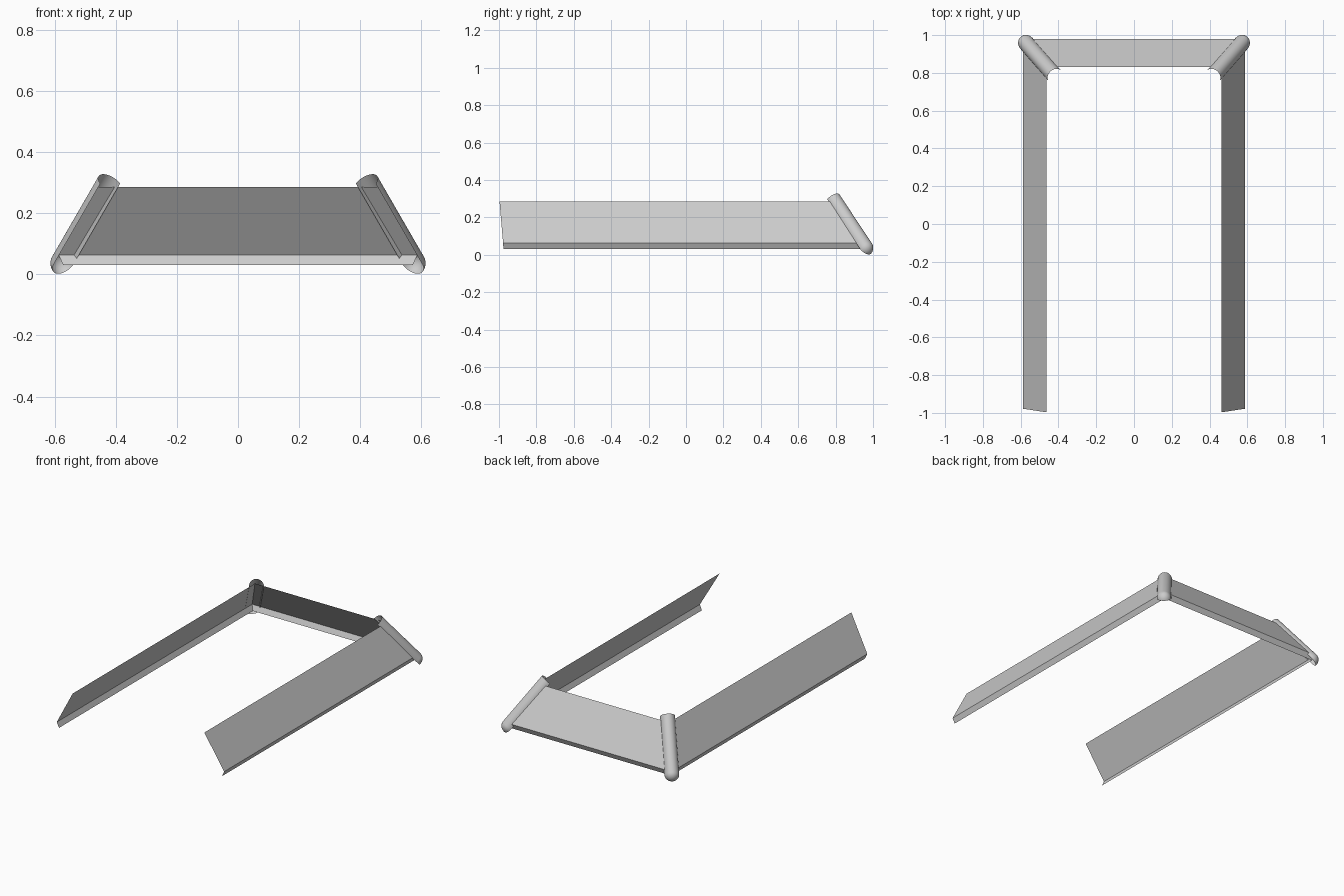
import bpy, bmesh, math
from mathutils import Vector

if "Cube" in bpy.data.objects:
    bpy.data.objects.remove(bpy.data.objects["Cube"])

grey = bpy.data.materials.new("light_grey")
grey.diffuse_color = (0.6, 0.6, 0.6, 1)
grey.use_nodes = True
grey.node_tree.nodes["Principled BSDF"].inputs["Base Color"].default_value = grey.diffuse_color


def add_object(name, bm):
    mesh = bpy.data.meshes.new(name)
    bm.to_mesh(mesh)
    bm.free()
    mesh.materials.append(grey)
    obj = bpy.data.objects.new(name, mesh)
    bpy.context.collection.objects.link(obj)
    return obj


def strip(name, rows):
    """Skin a grid of points, given as equal-length rows."""
    bm = bmesh.new()
    grid = [[bm.verts.new(p) for p in row] for row in rows]
    for a, b in zip(grid, grid[1:]):
        for i in range(len(a) - 1):
            bm.faces.new((a[i], b[i], b[i + 1], a[i + 1]))
    bmesh.ops.remove_doubles(bm, verts=bm.verts, dist=1e-5)
    return add_object(name, bm)


# Eave profile from top edge to bottom edge to folded lip:
# (half width, back y, front y, z)
profile = [(0.462, 0.83, -0.997, 0.285),
           (0.587, 0.98, -0.978, 0.063),
           (0.572, 0.965, -0.976, 0.03)]


def row(side, end):
    return [(side * x, back if end == "back" else front, z)
            for x, back, front, z in profile]


# Sloped sheets, mitred at the back corners
strip("left_panel", [row(-1, "back"), row(-1, "front")])
strip("right_panel", [row(1, "front"), row(1, "back")])
strip("back_panel", [row(1, "back"), row(-1, "back")])


# Half-round hip caps with a quarter-sphere lower end
def hip_cap(name, side):
    low = Vector((side * 0.570, 0.957, 0.034))
    high = Vector((side * 0.418, 0.783, 0.297))
    axis = (high - low).normalized()
    across = axis.cross(Vector((0, 0, 1))).normalized()
    crown = across.cross(axis).normalized()
    radius, n = 0.043, 16

    def arc(centre, r):
        return [centre + across * r * math.cos(math.pi * i / n)
                + crown * r * 1.08 * math.sin(math.pi * i / n)
                for i in range(n + 1)]

    rows = [arc(high, radius)]
    for k in range(8):
        t = math.pi / 2 * k / 7
        rows.append(arc(low - axis * radius * math.sin(t), radius * math.cos(t)))
    obj = strip(name, rows)
    bpy.context.view_layer.objects.active = obj
    obj.select_set(True)
    bpy.ops.object.shade_smooth_by_angle(angle=math.radians(40))
    obj.select_set(False)


hip_cap("left_hip_cap", -1)
hip_cap("right_hip_cap", 1)
